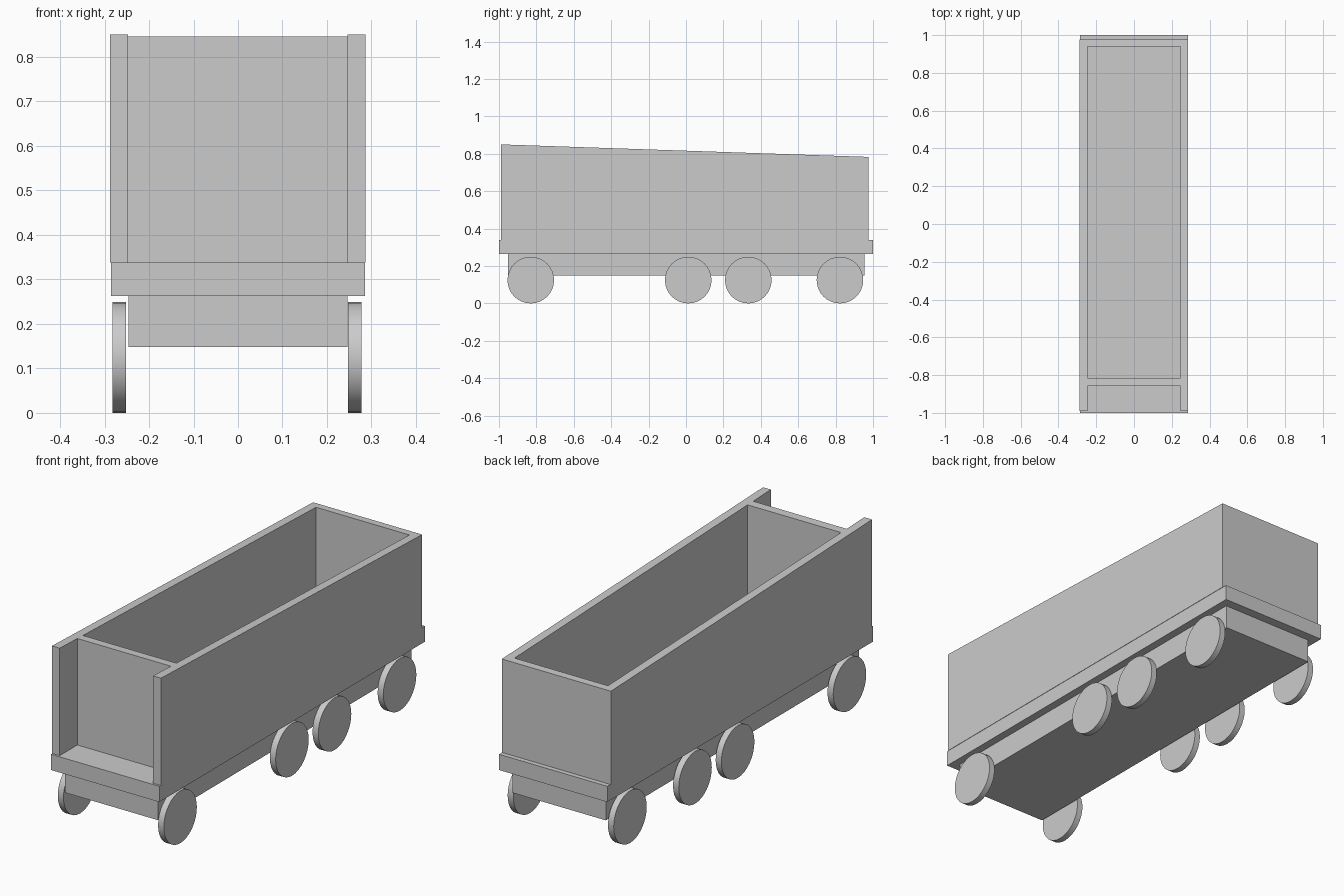
import bpy, bmesh, math

if "Cube" in bpy.data.objects:
    bpy.data.objects.remove(bpy.data.objects["Cube"])


def finish(name, bm):
    bmesh.ops.recalc_face_normals(bm, faces=bm.faces)
    mesh = bpy.data.meshes.new(name)
    bm.to_mesh(mesh)
    bm.free()
    obj = bpy.data.objects.new(name, mesh)
    bpy.context.collection.objects.link(obj)
    return obj


def box(name, x, y, z):
    bm = bmesh.new()
    bmesh.ops.create_cube(bm, size=1)
    for v in bm.verts:
        for i, (lo, hi) in enumerate((x, y, z)):
            v.co[i] = hi if v.co[i] > 0 else lo
    return finish(name, bm)


# Underframe and overhanging deck
box("underframe", (-0.246, 0.246), (-0.953, 0.955), (0.148, 0.263))
box("deck", (-0.285, 0.285), (-1, 1), (0.263, 0.338))

# Open-topped body: plan of wall cells, extruded up to a sloping rim
FLOOR = 0.338
xs = (-0.288, -0.247, 0.246, 0.287)
ys = (-0.99, -0.857, -0.815, 0.94, 0.977)
bm = bmesh.new()
grid = [[bm.verts.new((x, y, FLOOR)) for y in ys] for x in xs]
for i in range(3):
    for j in range(4):
        if i != 1 or j in (1, 3):      # sides, recessed front wall, back wall
            bm.faces.new((grid[i][j], grid[i + 1][j],
                          grid[i + 1][j + 1], grid[i][j + 1]))
top = bmesh.ops.extrude_face_region(bm, geom=bm.faces[:])["geom"]
for v in top:
    if isinstance(v, bmesh.types.BMVert):
        v.co.z = 0.85 - 0.034 * (v.co.y + 0.99)
bmesh.ops.recalc_face_normals(bm, faces=bm.faces)
bmesh.ops.dissolve_limit(bm, angle_limit=0.001, verts=bm.verts, edges=bm.edges)
finish("body_walls", bm)

# Four pairs of disc wheels
for side, x in (("left", -0.267), ("right", 0.262)):
    for n, y in enumerate((-0.83, 0.012, 0.333, 0.823), 1):
        bpy.ops.mesh.primitive_cylinder_add(
            vertices=32, radius=0.1245, depth=0.03,
            location=(x, y, 0.1245), rotation=(0, math.pi / 2, 0))
        bpy.context.object.name = f"wheel_{side}_{n}"
        bpy.ops.object.shade_smooth_by_angle(angle=math.radians(30))
